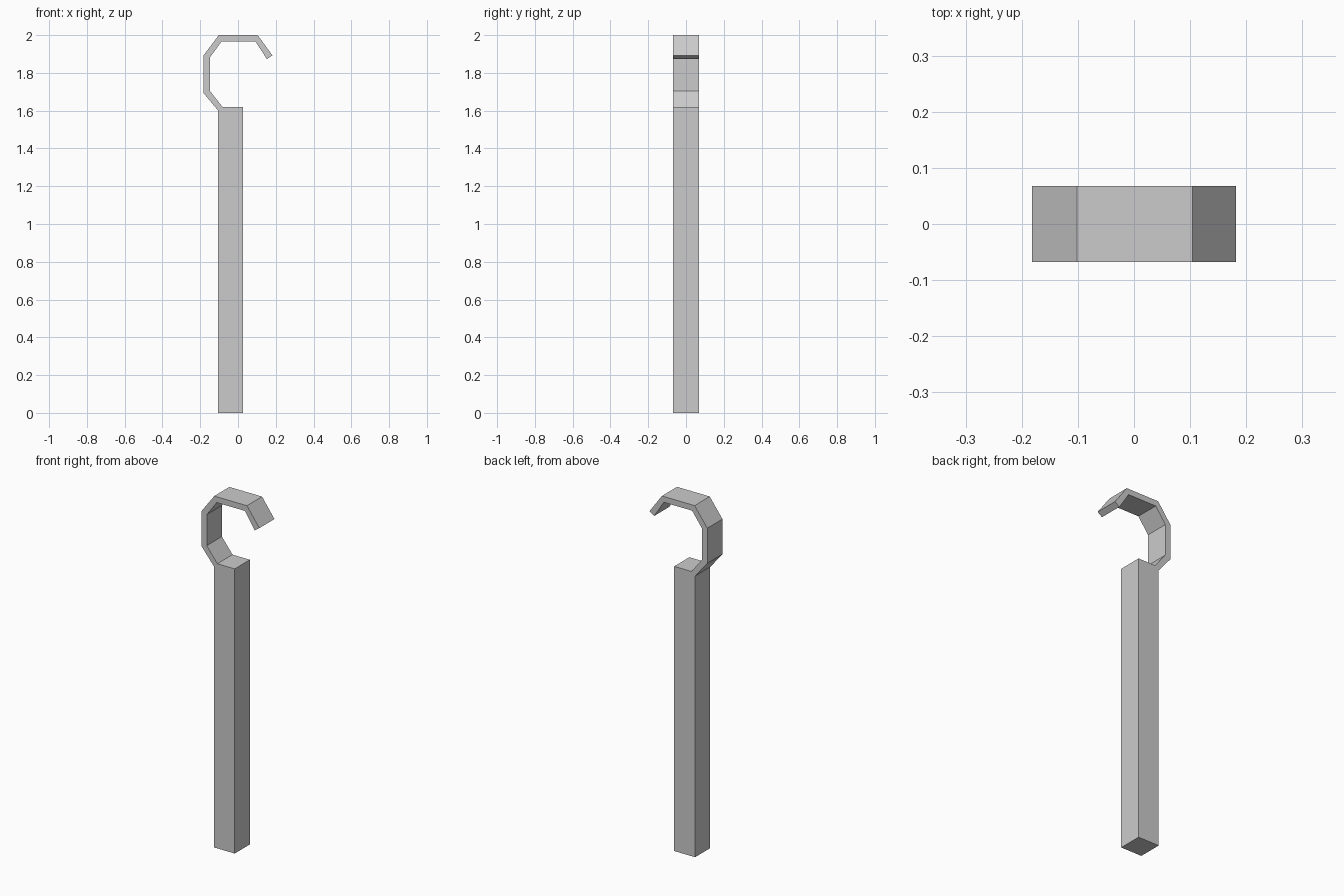
import bpy
import bmesh

cube = bpy.data.objects.get("Cube")
if cube:
    bpy.data.objects.remove(cube, do_unlink=True)

DEPTH = 0.136  # front-to-back size shared by both parts

grey = bpy.data.materials.new("grey")
grey.use_nodes = True
colour = (0.6, 0.6, 0.6, 1.0)
grey.diffuse_color = colour
grey.node_tree.nodes["Principled BSDF"].inputs["Base Color"].default_value = colour


def finish(name, bm):
    bmesh.ops.recalc_face_normals(bm, faces=bm.faces)
    mesh = bpy.data.meshes.new(name)
    bm.to_mesh(mesh)
    bm.free()
    mesh.materials.append(grey)
    obj = bpy.data.objects.new(name, mesh)
    bpy.context.collection.objects.link(obj)
    return obj


# Shaft: one tall square post
bm = bmesh.new()
bmesh.ops.create_cube(bm, size=1)
bmesh.ops.scale(bm, vec=(0.132, DEPTH, 1.62), verts=bm.verts)
bmesh.ops.translate(bm, vec=(-0.039, 0, 0.81), verts=bm.verts)
finish("shaft", bm)

# Hook: paired outer and inner outline points (x, z), from shaft to tip
outer = [(-0.105, 1.60), (-0.182, 1.693), (-0.182, 1.893),
         (-0.102, 2.0), (0.104, 2.0), (0.182, 1.893)]
inner = [(-0.082, 1.62), (-0.149, 1.705), (-0.149, 1.882),
         (-0.086, 1.967), (0.092, 1.967), (0.153, 1.873)]

bm = bmesh.new()
rings = []
for (ox, oz), (ix, iz) in zip(outer, inner):
    ring = [(ox, -DEPTH / 2, oz), (ix, -DEPTH / 2, iz),
            (ix, DEPTH / 2, iz), (ox, DEPTH / 2, oz)]
    rings.append([bm.verts.new(p) for p in ring])
for a, b in zip(rings, rings[1:]):
    for i in range(4):
        j = (i + 1) % 4
        bm.faces.new((a[i], a[j], b[j], b[i]))
bm.faces.new(rings[0])
bm.faces.new(rings[-1])
finish("hook", bm)
